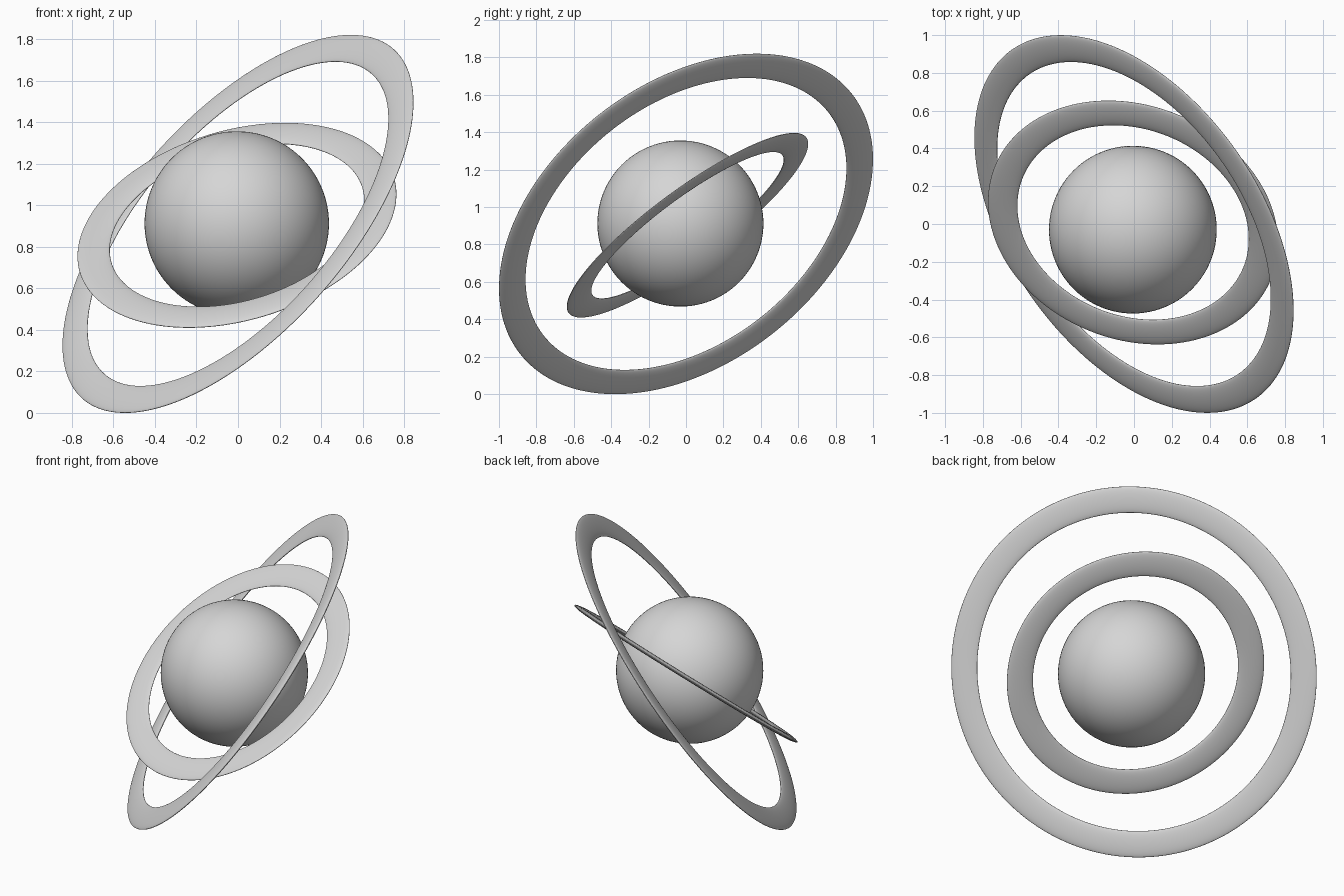
import bpy
from mathutils import Vector

cube = bpy.data.objects.get("Cube")
if cube:
    bpy.data.objects.remove(cube)

grey = bpy.data.materials.new("light grey")
grey.use_nodes = True
colour = (0.67, 0.67, 0.67, 1)
grey.diffuse_color = colour
grey.node_tree.nodes["Principled BSDF"].inputs["Base Color"].default_value = colour


def finish(name):
    obj = bpy.context.object
    obj.name = name
    obj.data.materials.append(grey)
    bpy.ops.object.shade_smooth()
    return obj


def flat_ring(name, centre, axis, radius, half_width, half_thick):
    """Torus squashed along its axis, then tilted to face the axis."""
    bpy.ops.mesh.primitive_torus_add(major_radius=radius, minor_radius=half_width,
                                     major_segments=160, minor_segments=32)
    ring = finish(name)
    ring.scale.z = half_thick / half_width
    ring.rotation_euler = Vector(axis).to_track_quat('Z', 'Y').to_euler()
    ring.location = centre


# Planet ball
bpy.ops.mesh.primitive_uv_sphere_add(radius=0.444, segments=96, ring_count=48,
                                     location=(-0.006, -0.03, 0.912))
finish("planet")

# Two tilted rings
flat_ring("inner_ring", (-0.005, 0.008, 0.903), (-0.235, -0.577, 0.782), 0.71, 0.08, 0.014)
flat_ring("outer_ring", (0, 0, 0.91), (-0.662, -0.4615, 0.59), 1.047, 0.08, 0.014)
